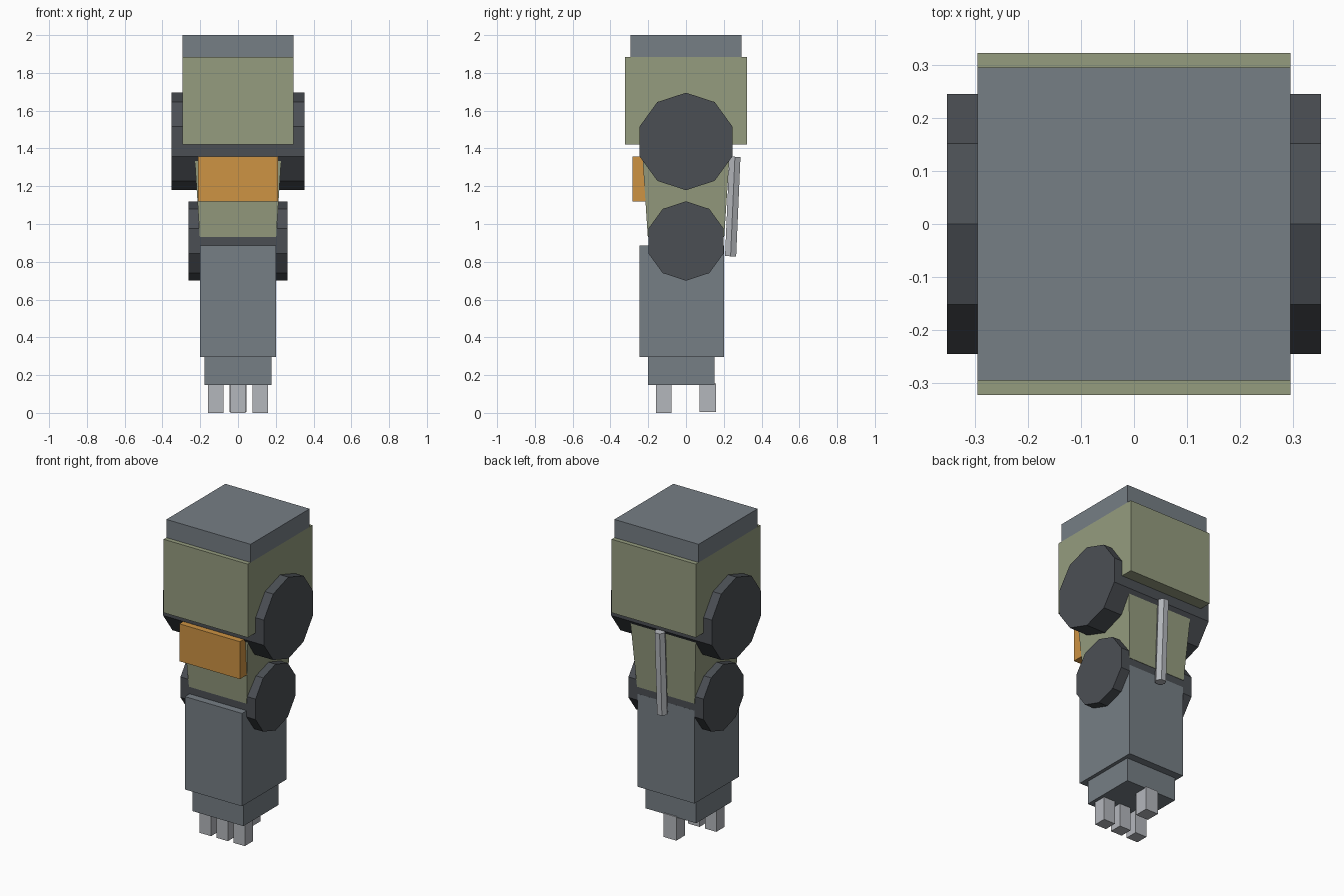
import bpy, math
from mathutils import Vector

if "Cube" in bpy.data.objects:
    bpy.data.objects.remove(bpy.data.objects["Cube"])


def material(name, rgb):
    lin = [((c / 255 + 0.055) / 1.055) ** 2.4 for c in rgb]
    m = bpy.data.materials.new(name)
    m.diffuse_color = (*lin, 1)
    m.use_nodes = True
    m.node_tree.nodes["Principled BSDF"].inputs["Base Color"].default_value = m.diffuse_color
    return m


SLATE = material("slate grey", (118, 126, 133))
OLIVE = material("olive", (149, 156, 127))
DARK = material("dark grey", (75, 79, 84))
ORANGE = material("orange", (205, 147, 67))
LIGHT = material("light grey", (180, 183, 188))


def box(name, mat, x, y, z, taper=1.0):
    """Box from (min, max) ranges; taper scales the bottom face about the z axis."""
    verts = [(px * t, py * t, pz) for pz, t in ((z[0], taper), (z[1], 1.0))
             for px, py in ((x[0], y[0]), (x[1], y[0]), (x[1], y[1]), (x[0], y[1]))]
    faces = [(3, 2, 1, 0), (4, 5, 6, 7)]
    faces += [(i, (i + 1) % 4, (i + 1) % 4 + 4, i + 4) for i in range(4)]
    me = bpy.data.meshes.new(name)
    me.from_pydata(verts, [], faces)
    me.materials.append(mat)
    ob = bpy.data.objects.new(name, me)
    bpy.context.collection.objects.link(ob)
    return ob


def joint(name, z, radius, half_width):
    """Ten-sided drum across x with one corner pointing straight up."""
    bpy.ops.mesh.primitive_cylinder_add(vertices=10, radius=radius, depth=2 * half_width,
                                        location=(0, 0, z), rotation=(math.pi / 2, 0, math.pi / 2))
    ob = bpy.context.object
    ob.name = name
    ob.data.materials.append(DARK)


# Shoulder block and its cap
box("shoulder_cap", SLATE, (-0.295, 0.295), (-0.295, 0.295), (1.885, 2.0))
box("shoulder_armour", OLIVE, (-0.295, 0.295), (-0.323, 0.323), (1.42, 1.885))

# Round joints
joint("shoulder_joint", 1.437, 0.258, 0.353)
joint("elbow_joint", 0.91, 0.21, 0.263)

# Tapered upper arm with front plate
box("upper_arm", OLIVE, (-0.235, 0.235), (-0.235, 0.235), (0.93, 1.43), taper=0.86)
box("front_plate", ORANGE, (-0.212, 0.212), (-0.284, -0.2), (1.12, 1.357))

# Six-sided piston leaning along the back of the arm
top, bottom = Vector((0, 0.259, 1.356)), Vector((0, 0.236, 0.829))
axis = top - bottom
bpy.ops.mesh.primitive_cylinder_add(vertices=6, radius=0.034, depth=axis.length,
                                    location=(top + bottom) / 2)
piston = bpy.context.object
piston.name = "rear_piston"
piston.rotation_euler = (-math.atan2(axis.y, axis.z), 0, math.radians(0))
for v in piston.data.vertices:  # turn corners to face sideways
    v.co.x, v.co.y = v.co.y, -v.co.x
piston.data.materials.append(LIGHT)

# Forearm and wrist
box("forearm", SLATE, (-0.2, 0.2), (-0.246, 0.2), (0.297, 0.885))
box("wrist", SLATE, (-0.178, 0.178), (-0.2, 0.152), (0.148, 0.297))

# Three fingers in front, one thumb behind
for i, cx in enumerate((-0.118, 0, 0.118)):
    box(f"finger_{i + 1}", LIGHT, (cx - 0.04, cx + 0.04), (-0.158, -0.078), (0, 0.15))
box("thumb", LIGHT, (-0.044, 0.044), (0.071, 0.16), (0.005, 0.155))
